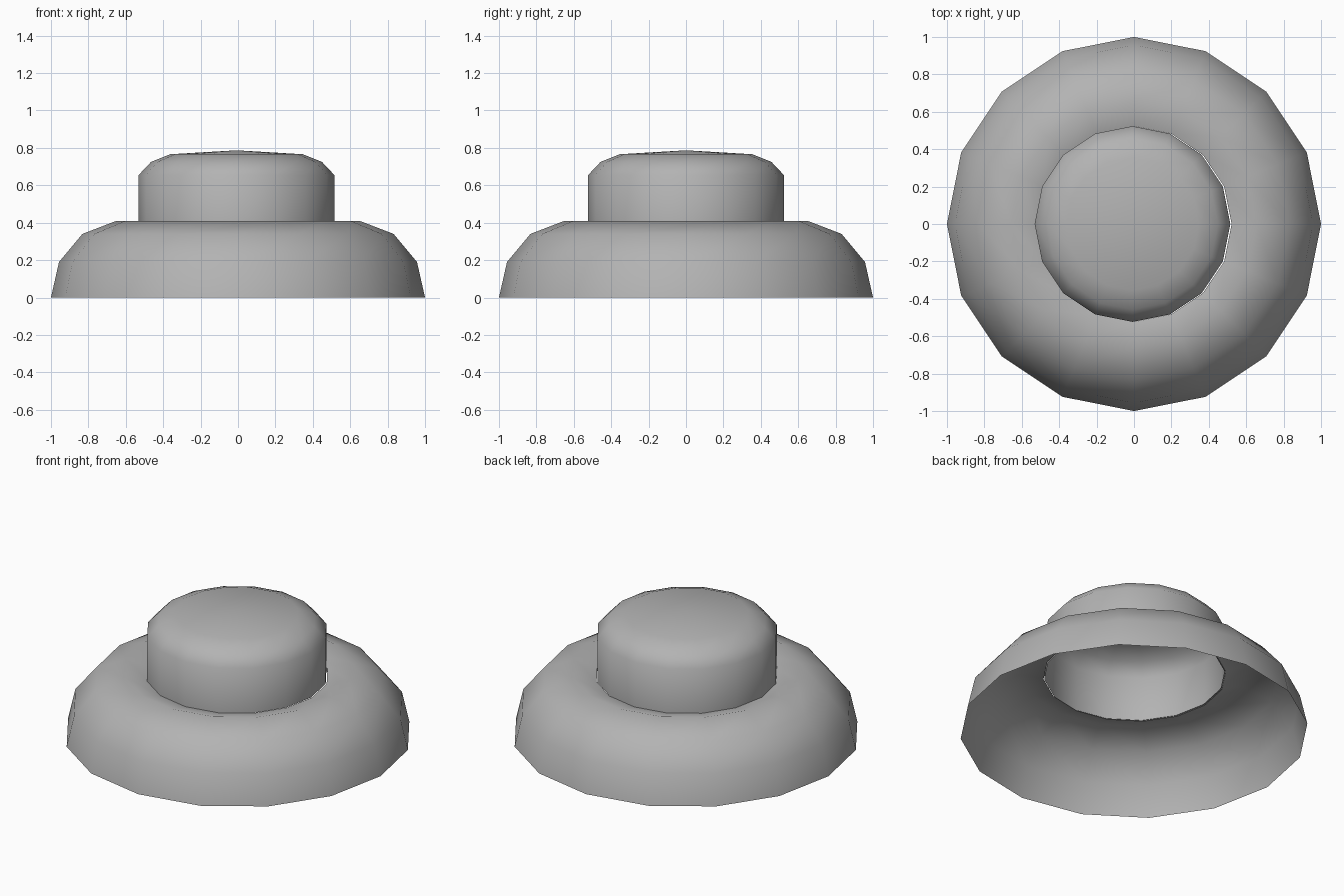
import bpy
import bmesh
from math import cos, sin, tau

if "Cube" in bpy.data.objects:
    bpy.data.objects.remove(bpy.data.objects["Cube"])

SIDES = 16

# Darker grey shared by both parts
grey = bpy.data.materials.new("dark_grey")
grey.diffuse_color = (0.45, 0.45, 0.45, 1.0)
grey.use_nodes = True
grey.node_tree.nodes["Principled BSDF"].inputs["Base Color"].default_value = grey.diffuse_color


def lathe(name, profile, centre_x=0.0):
    """Revolve (radius, z) points about a vertical axis; radius 0 closes to a tip."""
    bm = bmesh.new()
    rings = []
    for r, z in profile:
        count = SIDES if r > 0 else 1
        rings.append([bm.verts.new((centre_x + r * cos(tau * i / SIDES),
                                    r * sin(tau * i / SIDES), z))
                      for i in range(count)])
    for a, b in zip(rings, rings[1:]):
        for i in range(SIDES):
            j = (i + 1) % SIDES
            if len(b) == 1:
                bm.faces.new((a[i], a[j], b[0]))
            else:
                bm.faces.new((a[i], a[j], b[j], b[i]))
    for face in bm.faces:
        face.smooth = True
    mesh = bpy.data.meshes.new(name)
    bm.to_mesh(mesh)
    bm.free()
    mesh.materials.append(grey)
    obj = bpy.data.objects.new(name, mesh)
    bpy.context.collection.objects.link(obj)
    return obj


# Hollow rounded base shell, dipping slightly towards its central hole
lathe("base_shell", [(1.0, 0.0), (0.957, 0.19), (0.832, 0.34),
                     (0.655, 0.408), (0.522, 0.372)])

# Hollow button cap, open below and sitting a hair off centre in the hole
lathe("button_cap", [(0.523, 0.370), (0.523, 0.655), (0.457, 0.725),
                     (0.355, 0.766), (0.0, 0.787)], centre_x=-0.008)
